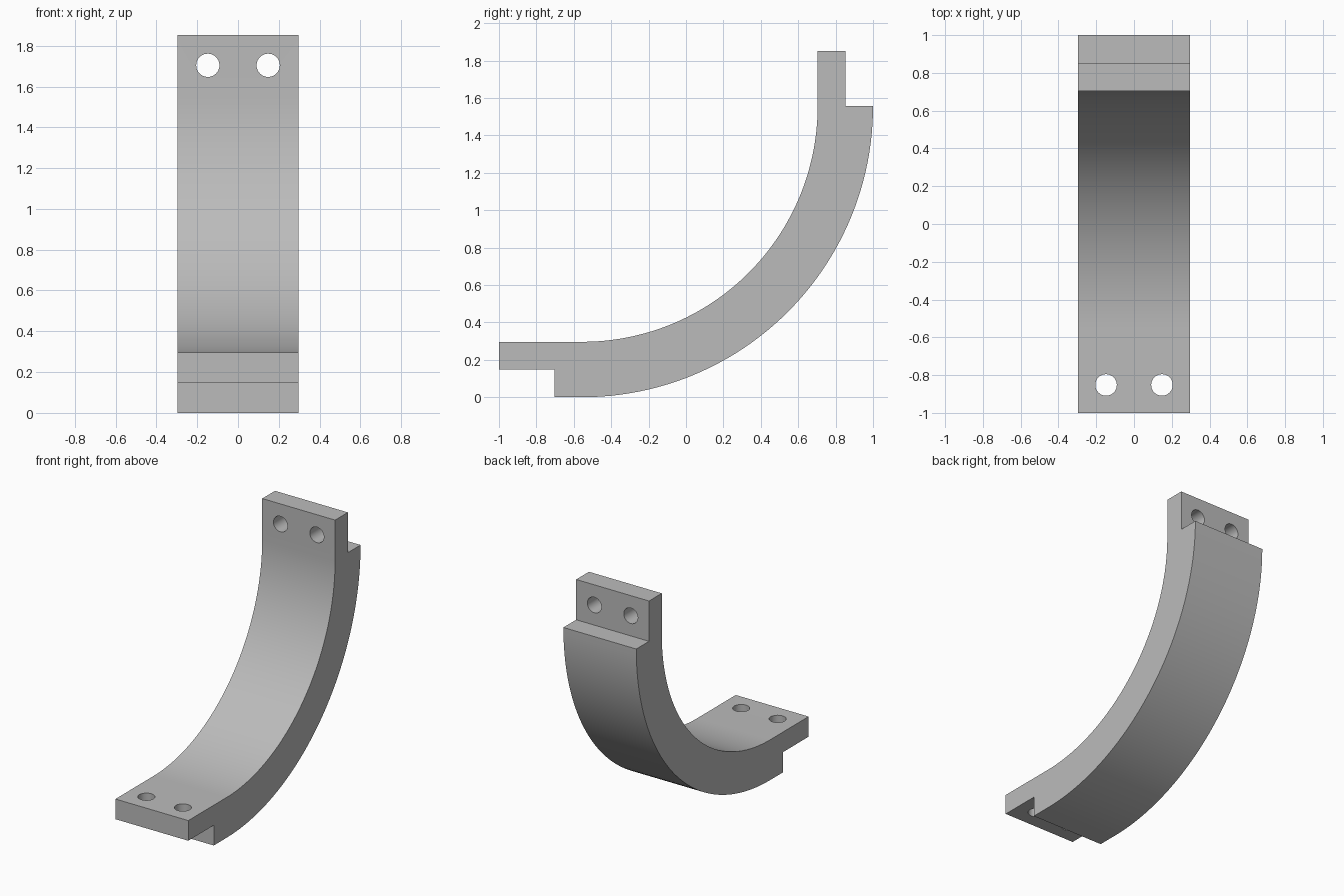
import bpy, bmesh
from math import cos, sin, pi, radians
from mathutils import Matrix, Vector

if "Cube" in bpy.data.objects:
    bpy.data.objects.remove(bpy.data.objects["Cube"], do_unlink=True)

WIDTH, THICK = 0.592, 0.296
R_OUT = 1.556
R_IN = R_OUT - THICK
CY, CZ = 1 - R_OUT, R_OUT            # arc centre
TOP = R_OUT + THICK
STEP = THICK / 2
SEGMENTS = 48

grey = bpy.data.materials.new("plain_grey")
grey.use_nodes = True
colour = (0.5, 0.5, 0.5, 1)
grey.diffuse_color = colour
grey.node_tree.nodes["Principled BSDF"].inputs["Base Color"].default_value = colour


def arc(radius):
    """Quarter arc from the bottom to the back, as (y, z) points."""
    angles = [pi / 2 * i / SEGMENTS for i in range(SEGMENTS + 1)]
    return [(CY + radius * sin(a), CZ - radius * cos(a)) for a in angles]


def mesh_object(name, bm):
    bmesh.ops.recalc_face_normals(bm, faces=bm.faces)
    mesh = bpy.data.meshes.new(name)
    bm.to_mesh(mesh)
    bm.free()
    mesh.materials.append(grey)
    obj = bpy.data.objects.new(name, mesh)
    bpy.context.collection.objects.link(obj)
    return obj


# Side profile: outer arc, upper lap tab, inner arc, lower lap tab
profile = [(-1 + THICK, STEP), (-1 + THICK, 0)] + arc(R_OUT)
profile += [(1 - STEP, R_OUT), (1 - STEP, TOP), (1 - THICK, TOP)]
profile += arc(R_IN)[::-1] + [(-1, THICK), (-1, STEP)]

bm = bmesh.new()
side = bm.faces.new([bm.verts.new((-WIDTH / 2, y, z)) for y, z in profile])
swept = bmesh.ops.extrude_face_region(bm, geom=[side], use_keep_orig=True)
bmesh.ops.translate(bm, vec=(WIDTH, 0, 0),
                    verts=[v for v in swept["geom"] if isinstance(v, bmesh.types.BMVert)])
bracket = mesh_object("curved_bracket", bm)

# Bolt holes: two through each tab
bm = bmesh.new()
for x in (-STEP, STEP):
    for centre, turn in ((Vector((x, -1 + STEP, THICK * 0.75)), 0),
                         (Vector((x, 1 - THICK * 0.75, TOP - STEP)), 90)):
        bmesh.ops.create_cone(bm, cap_ends=True, segments=40, radius1=0.057,
                              radius2=0.057, depth=0.25,
                              matrix=Matrix.Translation(centre) @ Matrix.Rotation(radians(turn), 4, "X"))
cutter = mesh_object("bolt_hole_cutter", bm)
cutter.hide_render = True

cut = bracket.modifiers.new("bolt_holes", "BOOLEAN")
cut.operation, cut.solver, cut.object = "DIFFERENCE", "EXACT", cutter

bpy.ops.object.select_all(action="DESELECT")
bracket.select_set(True)
bpy.context.view_layer.objects.active = bracket
bpy.ops.object.modifier_apply(modifier=cut.name)
bpy.data.objects.remove(cutter, do_unlink=True)
bpy.ops.object.shade_smooth_by_angle(angle=radians(30))
